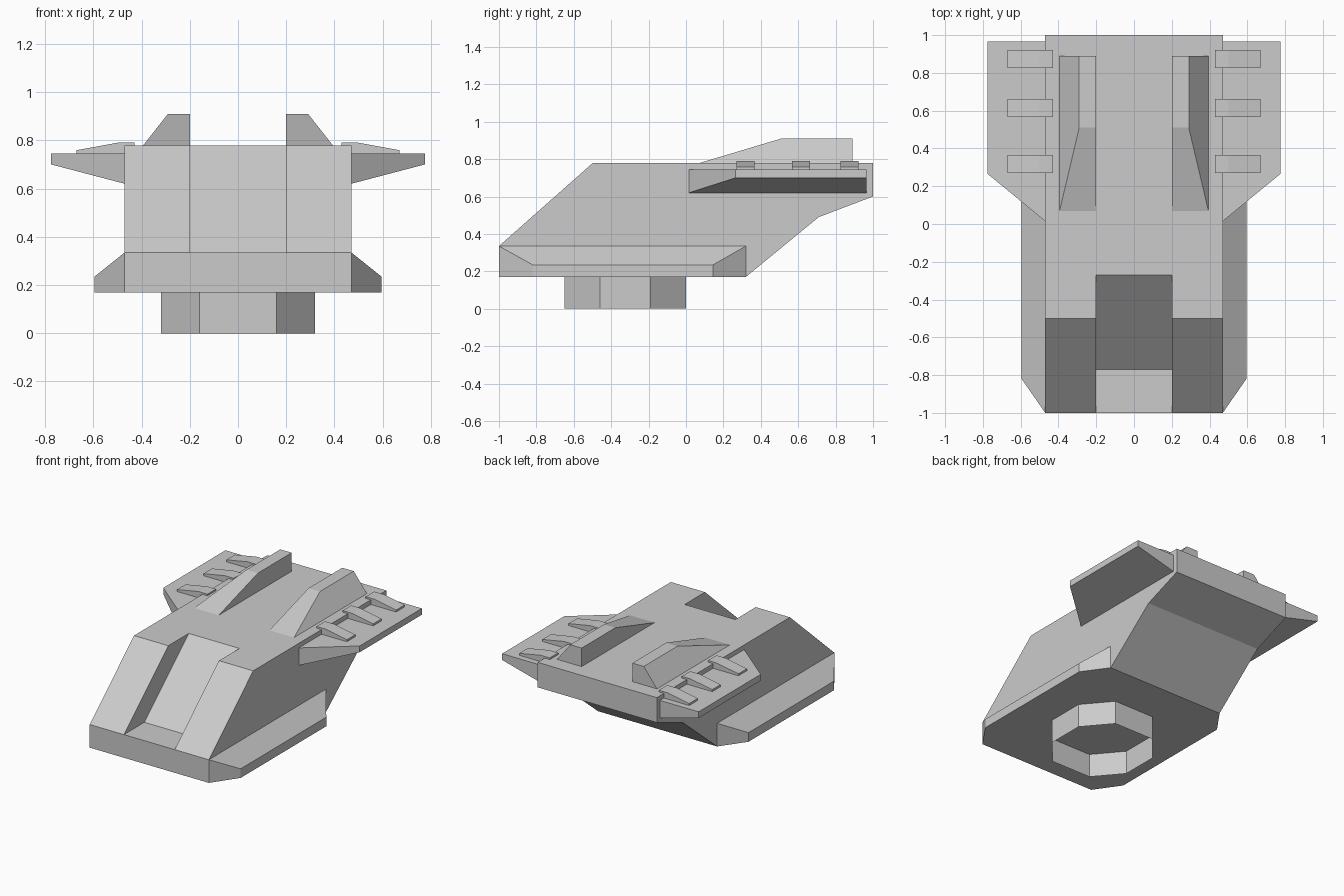
import bpy

if "Cube" in bpy.data.objects:
    bpy.data.objects.remove(bpy.data.objects["Cube"])


def loft(name, a, b, mirror=False, caps=True):
    """Solid joining two matching 3D loops, optionally mirrored in x."""
    n = len(a)
    faces = [(i, (i + 1) % n, n + (i + 1) % n, n + i) for i in range(n)]
    if caps:
        faces += [tuple(reversed(range(n))), tuple(range(n, 2 * n))]
    mesh = bpy.data.meshes.new(name)
    mesh.from_pydata(list(a) + list(b), [], faces)
    obj = bpy.data.objects.new(name, mesh)
    bpy.context.collection.objects.link(obj)
    # consistent outward normals
    bpy.context.view_layer.objects.active = obj
    bpy.ops.object.mode_set(mode='EDIT')
    bpy.ops.mesh.select_all(action='SELECT')
    bpy.ops.mesh.normals_make_consistent(inside=False)
    bpy.ops.object.mode_set(mode='OBJECT')
    if mirror:
        mod = obj.modifiers.new("mirror", 'MIRROR')
        mod.use_mirror_merge = False
    return obj


def across(name, profile, half):
    """Side profile (y, z) extruded across x."""
    return loft(name, [(-half, y, z) for y, z in profile],
                [(half, y, z) for y, z in profile])


# Hull with a recessed front window channel
hull = across("hull", [(-1, .17), (-1, .335), (-.5, .778), (1, .778),
                       (1, .6), (.71, .49), (.32, .17)], .47)
cutter = across("channel_cutter", [(-1.2, .335), (-.77, .335), (-.27, .778),
                                   (-.157, .878), (-1.2, .878)], .2)
cutter.hide_render = True
cutter.hide_viewport = True
cut = hull.modifiers.new("channel", 'BOOLEAN')
cut.operation = 'DIFFERENCE'
cut.solver = 'EXACT'
cut.object = cutter

# Chamfered side skirts
loft("side_skirt",
     [(.47, -1, .17), (.47, .32, .17), (.47, .32, .335), (.47, -1, .335)],
     [(.595, -.82, .17), (.595, .145, .17), (.595, .145, .235), (.595, -.82, .235)],
     mirror=True)

# Swept wings, thinner at the tip
loft("wing",
     [(.47, .015, .62), (.47, .965, .62), (.47, .965, .745), (.47, .015, .745)],
     [(.775, .265, .70), (.775, .965, .70), (.775, .965, .745), (.775, .265, .745)],
     mirror=True)

# Clips joining wings to hull
clip = [(.43, .775), (.43, .79), (.5, .79), (.67, .759), (.67, .743), (.465, .743),
        (.465, .775)]
for i, y in enumerate((.318, .614, .873)):
    loft(f"wing_clip_{i + 1}", [(x, y - .048, z) for x, z in clip],
         [(x, y + .048, z) for x, z in clip], mirror=True)

# Roof fins with sloped noses
loft("roof_fin",
     [(.2, .065, .777), (.395, .065, .777), (.395, .89, .777), (.2, .89, .777)],
     [(.2, .51, .91), (.29, .51, .91), (.29, .89, .91), (.2, .89, .91)],
     mirror=True)

# Open octagonal collar underneath
octagon = [(.16, -.65), (.32, -.46), (.32, -.19), (.16, 0),
           (-.16, 0), (-.32, -.19), (-.32, -.46), (-.16, -.65)]
loft("base_collar", [(x, y, 0) for x, y in octagon],
     [(x, y, .17) for x, y in octagon], caps=False)
